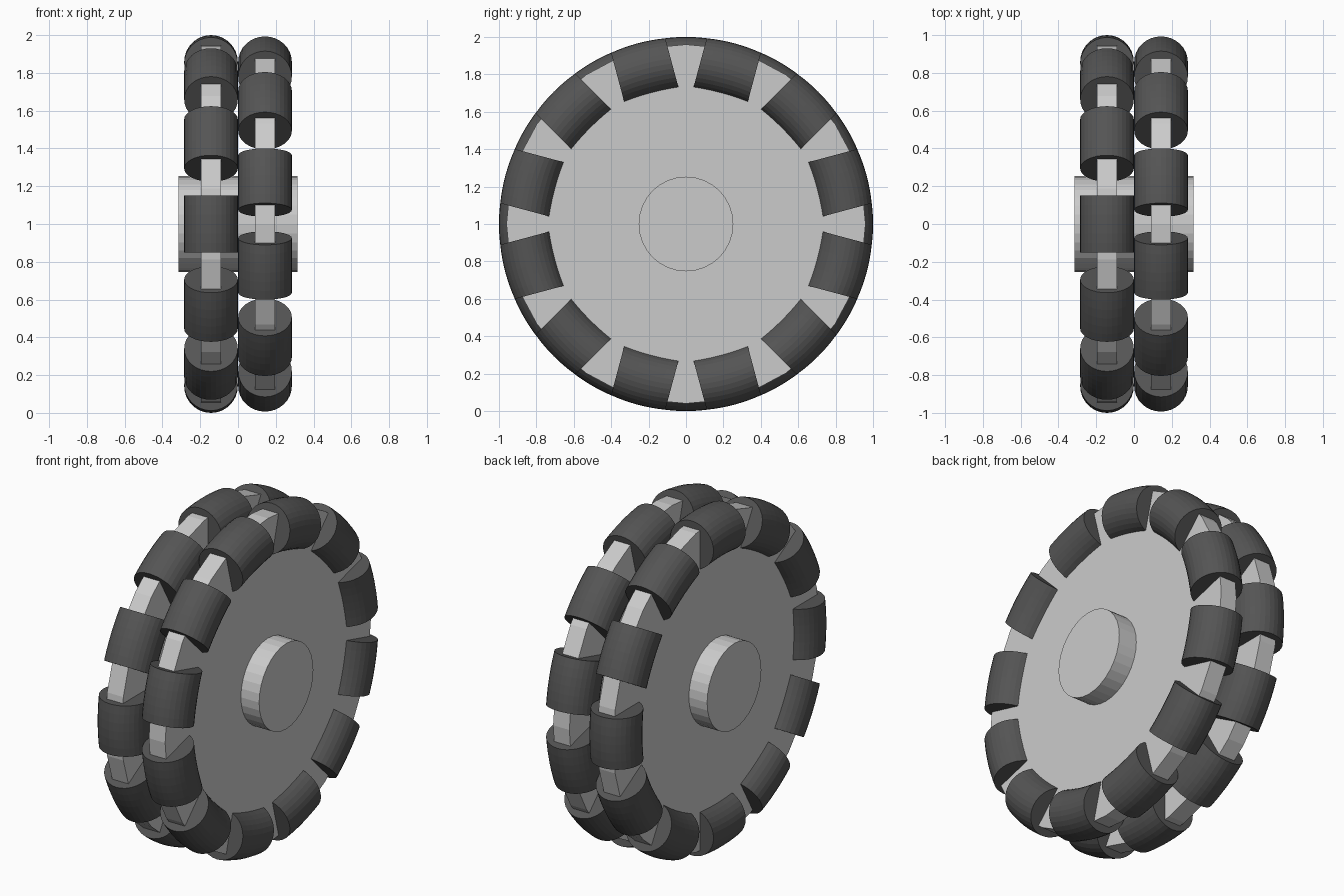
import bpy, bmesh
from math import pi, sin, cos, sqrt
from mathutils import Matrix, Vector

if "Cube" in bpy.data.objects:
    bpy.data.objects.remove(bpy.data.objects["Cube"])

AXLE = Vector((0, 0, 1))

rubber = bpy.data.materials.new("dark_rubber")
rubber.diffuse_color = (0.09, 0.09, 0.09, 1)
rubber.use_nodes = True
rubber.node_tree.nodes["Principled BSDF"].inputs["Base Color"].default_value = rubber.diffuse_color


def disc(name, x, radius, width, sides):
    bpy.ops.mesh.primitive_cylinder_add(vertices=sides, radius=radius, depth=width,
                                        location=AXLE + Vector((x, 0, 0)),
                                        rotation=(0, pi / 2, 0))
    bpy.context.object.name = name


def roller_mesh():
    # bent roller: circles swept along the rim, parallel end caps
    bm = bmesh.new()
    sides, steps, half, rim = 32, 6, 0.15, 0.858
    rings = []
    for i in range(steps + 1):
        t = half * (2 * i / steps - 1)
        centre = sqrt(rim ** 2 - t ** 2) + 0.003 * (t / half) ** 2
        r = 0.142 - 0.002 * (t / half) ** 2
        rings.append([bm.verts.new((0.142 * cos(2 * pi * k / sides), t,
                                    centre + r * sin(2 * pi * k / sides)))
                      for k in range(sides)])
    for a, b in zip(rings, rings[1:]):
        for k in range(sides):
            n = (k + 1) % sides
            bm.faces.new((a[k], a[n], b[n], b[k]))
    bm.faces.new(rings[0])
    bm.faces.new(rings[-1])
    bmesh.ops.recalc_face_normals(bm, faces=bm.faces)
    me = bpy.data.meshes.new("roller")
    bm.to_mesh(me)
    bm.free()
    me.materials.append(rubber)
    return me


# hub and the two wheel plates
disc("hub", 0, 0.253, 0.63, 32)
disc("left_plate", -0.143, 0.96, 0.106, 32)
disc("right_plate", 0.143, 0.96, 0.106, 32)

# two rings of twelve rollers, staggered by half a step
mesh = roller_mesh()
for side, x, offset in (("left", -0.143, 0), ("right", 0.143, 0.5)):
    for i in range(12):
        ob = bpy.data.objects.new(f"{side}_roller_{i + 1}", mesh)
        ob.matrix_world = (Matrix.Translation(AXLE + Vector((x, 0, 0)))
                           @ Matrix.Rotation((i + offset) * pi / 6, 4, 'X'))
        bpy.context.collection.objects.link(ob)
